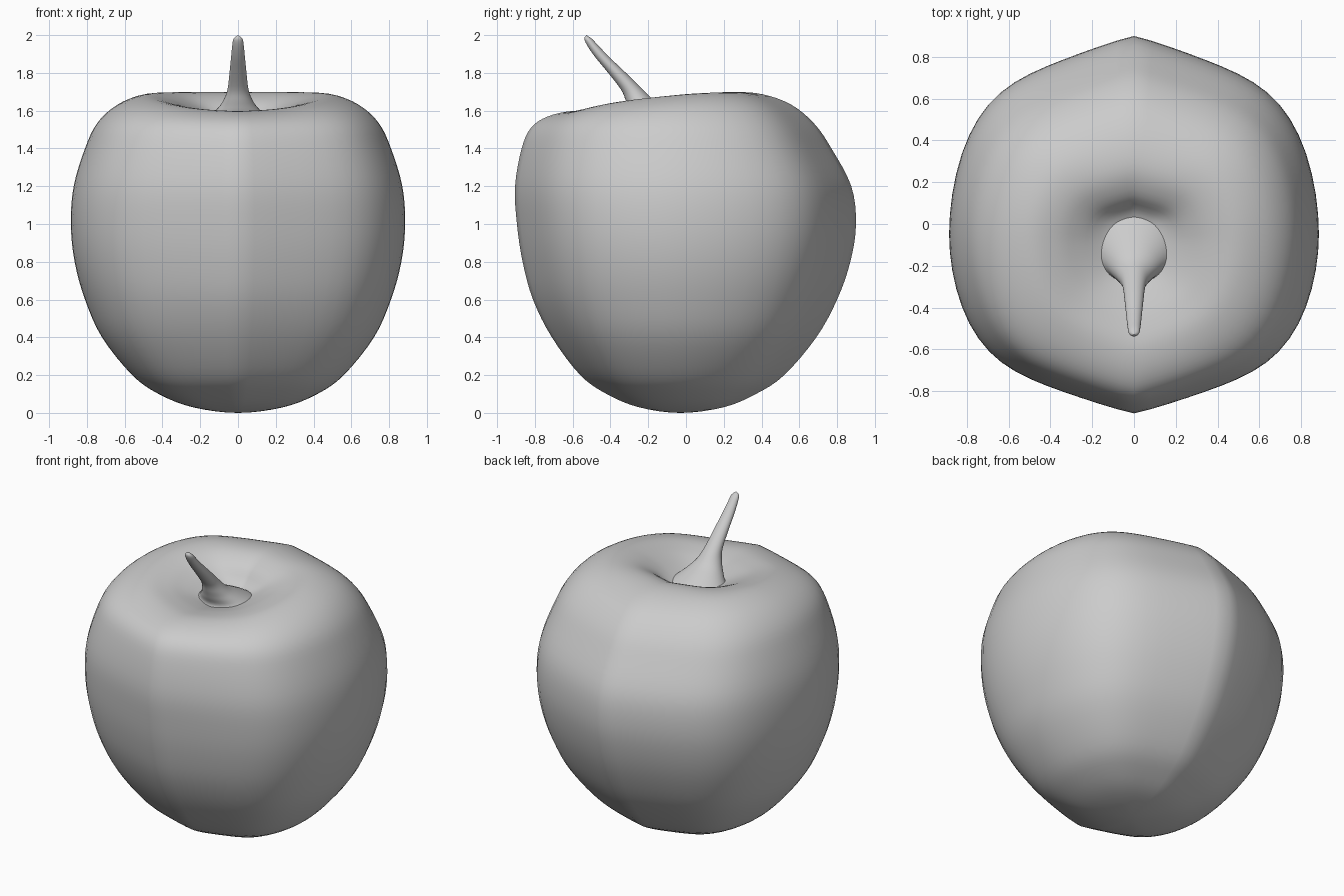
import bpy, bmesh, math

if "Cube" in bpy.data.objects:
    bpy.data.objects.remove(bpy.data.objects["Cube"])


def resample(rows, n, before=None):
    """Smooth Catmull-Rom interpolation through rows of parameters."""
    out = []
    pts = [before or rows[0]] + list(rows) + [rows[-1]]
    for a, b, c, d in zip(pts, pts[1:], pts[2:], pts[3:]):
        for j in range(n):
            t = j / n
            out.append([0.5 * (2 * q + (r - p) * t + (2 * p - 5 * q + 4 * r - s) * t * t
                               + (3 * q - p - 3 * r + s) * t ** 3)
                        for p, q, r, s in zip(a, b, c, d)])
    out.append(list(rows[-1]))
    return out


def loft(name, rows, point, segs):
    """Join a ring per row; point(row, angle) gives each position."""
    bm = bmesh.new()
    rings = [[bm.verts.new(point(r, 2 * math.pi * k / segs)) for k in range(segs)] for r in rows]
    for lo, hi in zip(rings, rings[1:]):
        for k in range(segs):
            m = (k + 1) % segs
            bm.faces.new((lo[k], lo[m], hi[m], hi[k]))
    bmesh.ops.remove_doubles(bm, verts=bm.verts, dist=1e-5)
    bmesh.ops.holes_fill(bm, edges=bm.edges, sides=0)
    bmesh.ops.recalc_face_normals(bm, faces=bm.faces)
    me = bpy.data.meshes.new(name)
    bm.to_mesh(me)
    bm.free()
    for p in me.polygons:
        p.use_smooth = True
    ob = bpy.data.objects.new(name, me)
    bpy.context.collection.objects.link(ob)
    return ob


# Fruit body: level rings (front y, half width, back y, z)
lower = [(-.03, 0, -.03, 0), (-.25, .24, .20, .03), (-.42, .42, .37, .1), (-.56, .56, .52, .2),
         (-.71, .72, .69, .4), (-.81, .81, .80, .6), (-.865, .865, .87, .8),
         (-.895, .885, .90, 1.0), (-.905, .87, .875, 1.2), (-.87, .81, .77, 1.4)]
# Tilted rim and hollow: front y, front z, half width, side y, side z, back y, back z
upper = [(-.82, 1.51, .745, -.06, 1.535, .68, 1.53), (-.73, 1.57, .64, -.06, 1.63, .56, 1.63),
         (-.60, 1.598, .50, -.06, 1.68, .41, 1.686), (-.47, 1.588, .37, -.07, 1.665, .26, 1.695),
         (-.36, 1.565, .26, -.08, 1.62, .14, 1.645), (-.25, 1.535, .14, -.08, 1.56, .05, 1.55),
         (-.09, 1.51, 0, -.09, 1.51, -.09, 1.51)]
rows = [(f, z, x, -.03 - .02 * min(1, z), z, b, z) for f, x, b, z in lower]
rows[0] = (-.03, 0, 0, -.03, 0, -.03, 0)
mirrored = (.20, .03, -.24, -.03, .03, -.25, .03)


def body_point(r, a):
    yf, zf, x, ys, zs, yb, zb = r
    c, s = math.cos(a), math.sin(a)
    # slightly five-cornered plan: fuller flanks, soft points front and back
    k = 1 + .015 * math.sin(2 * a) ** 2
    bulge = 1 + .055 * math.sin(4 * (a if s > 0 else -a)) * (1 if c > 0 else -1)
    y = ys + k * bulge * s * ((yb - ys) if s > 0 else (ys - yf))
    z = zs + s * (zb - zf) / 2 + s * s * ((zb + zf) / 2 - zs)
    return x * c * k, y, z


loft("fruit_body", resample(rows + upper, 4, mirrored), body_point, 64)

# Leaning stem with a flared foot: centre y, z, half width, half depth
stem = [(-.12, 1.49, .26, .21), (-.13, 1.55, .175, .155), (-.19, 1.605, .115, .112),
        (-.24, 1.65, .08, .078), (-.285, 1.71, .056, .058), (-.365, 1.80, .045, .047),
        (-.44, 1.88, .037, .038), (-.49, 1.94, .031, .03), (-.518, 1.98, .024, .02),
        (-.528, 2.0, 0, 0)]
loft("stem", resample(stem, 4),
     lambda r, a: (r[2] * math.cos(a), r[0] + r[3] * math.sin(a), r[1]), 32)
